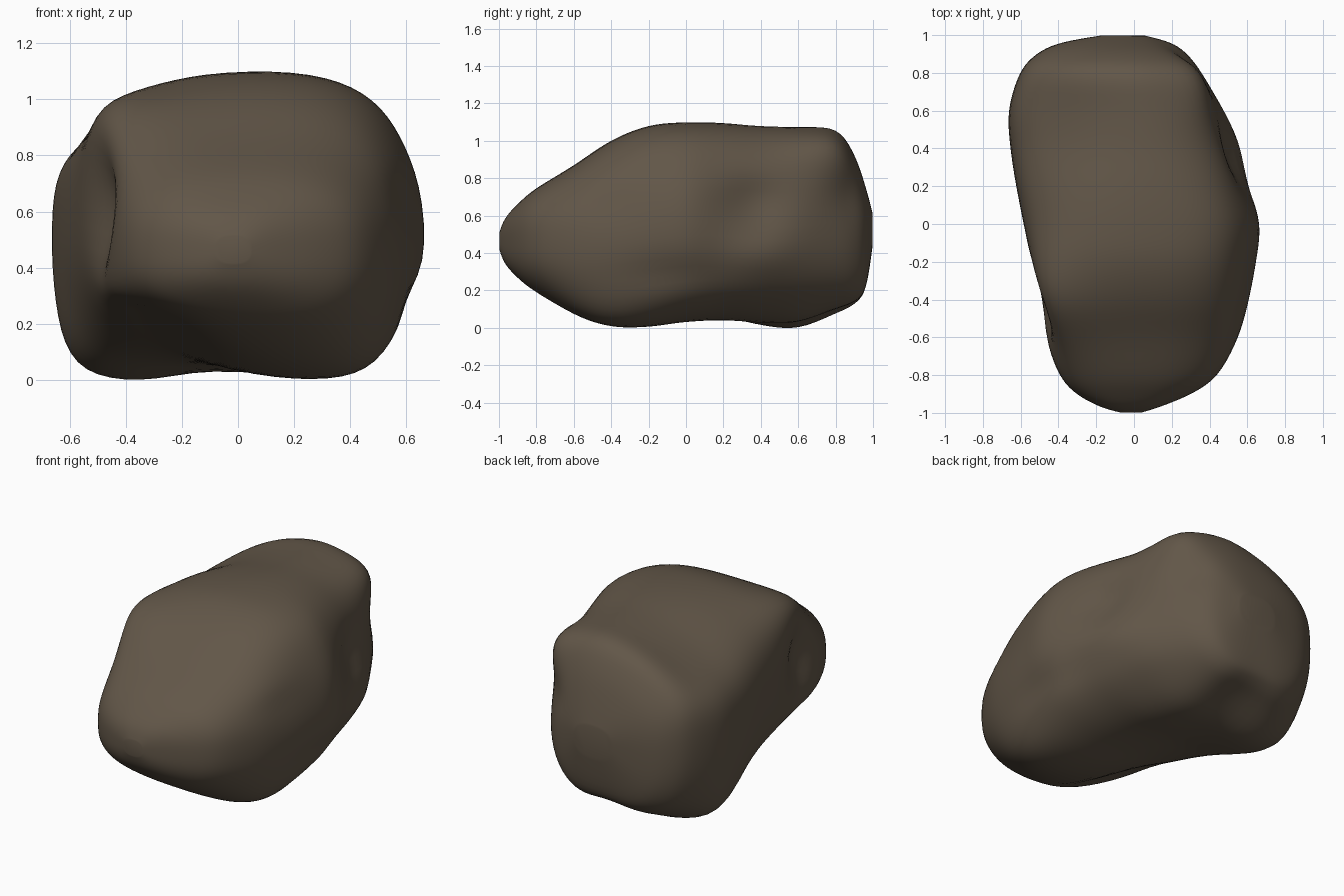
import bpy
import bmesh
from math import cos, sin, pi, exp, copysign
from mathutils import Vector

cube = bpy.data.objects.get("Cube")
if cube:
    bpy.data.objects.remove(cube)

# Outline of the boulder along its length: y, left x, right x, bottom z, top z
SECTIONS = [
    (-1, -.07, .03, .44, .52), (-.97, -.18, .13, .36, .6), (-.9, -.31, .3, .28, .68),
    (-.8, -.4, .44, .2, .765), (-.6, -.48, .55, .09, .885), (-.4, -.52, .61, .03, 1.02),
    (-.2, -.55, .65, .02, 1.1), (0, -.59, .67, .04, 1.12), (.2, -.63, .61, .04, 1.12),
    (.4, -.66, .54, .01, 1.11), (.6, -.67, .46, 0, 1.11), (.8, -.61, .36, .07, 1.1),
    (.9, -.52, .28, .12, .96), (.96, -.39, .19, .21, .78), (1, -.16, .04, .48, .62),
]

# Hollows and bulges: centre, radius on each axis, push
PUSHES = [
    ((-.5, -.42, .61), (.16, .15, .16), (.11, 0, 0)),    # pit on the -x flank
    ((-.42, -.42, .9), (.2, .4, .18), (-.07, 0, .08)),   # corner above the pit
    ((.55, .36, .67), (.25, .17, .12), (-.09, 0, 0)),    # pit on the +x flank
    ((.52, .45, .45), (.2, .2, .12), (.05, 0, 0)),       # swelling below that pit
    ((.6, -.4, .68), (.2, .2, .06), (-.025, 0, 0)),      # shallow groove
    ((.6, -.08, .31), (.2, .25, .06), (-.04, 0, 0)),     # low groove
    ((.6, 0, .85), (.2, .6, .2), (-.03, 0, -.01)),       # upper +x slope
    ((.42, -.42, .1), (.22, .3, .15), (.03, 0, -.05)),   # front foot
    ((-.32, -.45, .08), (.25, .38, .22), (0, 0, .15)),   # hollow under the -x side
    ((.4, .6, .05), (.25, .35, .2), (0, 0, .07)),        # hollow under the back
    ((-.1, .65, .05), (.15, .45, .15), (0, 0, .07)),     # notch between the feet
    ((-.55, .48, .1), (.2, .35, .2), (-.05, 0, -.06)),   # back foot
    ((-.42, .6, 1), (.3, .45, .3), (0, 0, -.12)),        # sloping top shoulder
    ((.34, .76, 1), (.15, .2, .16), (.06, .03, .04)),    # top back knob
    ((.35, .9, .72), (.15, .15, .1), (-.03, -.03, 0)),   # dip below the knob
]
SIDES, STEPS, POWER = 72, 5, 2.6


def spline(a, b, c, d, t):
    """Smooth blend from b to c."""
    return [q + .5 * t * (r - p + t * (2*p - 5*q + 4*r - s + t * (3*(q - r) + s - p)))
            for p, q, r, s in zip(a, b, c, d)]


def rounded(v):
    return copysign(abs(v) ** (2 / POWER), v)


def shaped(p):
    """Apply every hollow and bulge to a point."""
    total = Vector()
    for centre, radius, push in PUSHES:
        d = sum(((u - c) / r) ** 2 for u, c, r in zip(p, centre, radius))
        total += Vector(push) * exp(-d)
    return p + total


def smooth_rows():
    last = len(SECTIONS) - 1
    for i in range(last):
        four = [SECTIONS[min(max(k, 0), last)] for k in range(i - 1, i + 3)]
        for step in range(STEPS):
            yield spline(*four, step / STEPS)
    yield SECTIONS[last]


# Loft the rings and close both ends
bm = bmesh.new()
rings = []
for y, left, right, low, high in smooth_rows():
    ring = []
    for k in range(SIDES):
        a = 2 * pi * k / SIDES
        x = (left + right) / 2 + (right - left) / 2 * rounded(cos(a))
        z = (low + high) / 2 + (high - low) / 2 * rounded(sin(a))
        ring.append(bm.verts.new(shaped(Vector((x, y, z)))))
    rings.append(ring)
for near, far in zip(rings, rings[1:]):
    for k in range(SIDES):
        n = (k + 1) % SIDES
        bm.faces.new((near[k], near[n], far[n], far[k]))
bm.faces.new(rings[0])
bm.faces.new(rings[-1])

# Soften the surface
for _ in range(6):
    bmesh.ops.smooth_vert(bm, verts=bm.verts, factor=.5,
                          use_axis_x=True, use_axis_y=True, use_axis_z=True)
bmesh.ops.recalc_face_normals(bm, faces=bm.faces)

# Rest it on the ground, centred
for axis in range(3):
    values = [v.co[axis] for v in bm.verts]
    shift = min(values) if axis == 2 else (min(values) + max(values)) / 2
    for v in bm.verts:
        v.co[axis] -= shift

mesh = bpy.data.meshes.new("boulder")
bm.to_mesh(mesh)
bm.free()
boulder = bpy.data.objects.new("boulder", mesh)
bpy.context.collection.objects.link(boulder)
mesh.shade_smooth()

# Single earthy colour
stone = bpy.data.materials.new("brown_stone")
stone.use_nodes = True
colour = (.122, .094, .065, 1)
stone.diffuse_color = colour
stone.node_tree.nodes["Principled BSDF"].inputs["Base Color"].default_value = colour
mesh.materials.append(stone)
